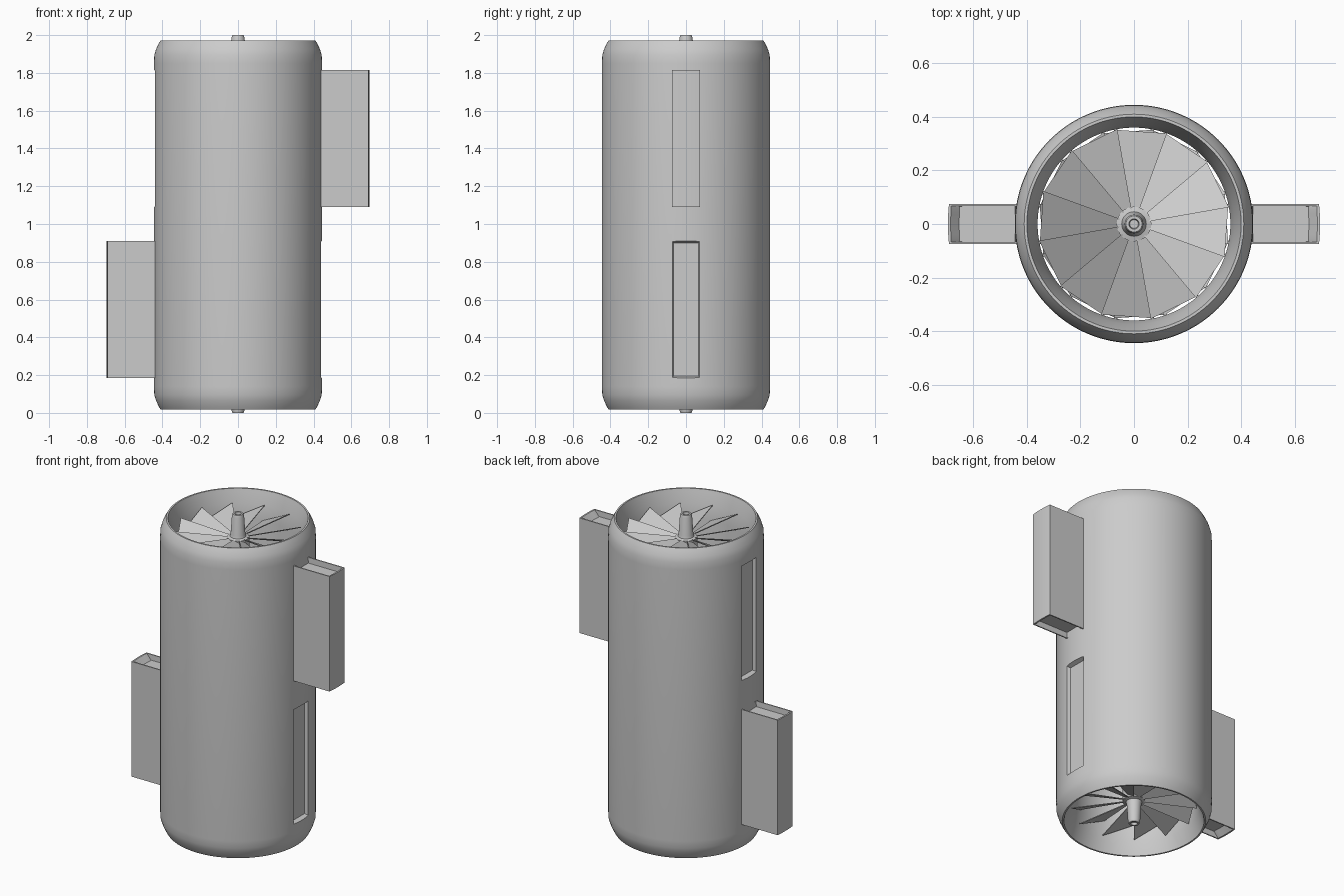
import bpy, bmesh, math
from math import sin, cos, pi, radians
from mathutils import Matrix

cube = bpy.data.objects.get("Cube")
if cube:
    bpy.data.objects.remove(cube, do_unlink=True)

grey = bpy.data.materials.new("light grey")
grey.use_nodes = True
grey.diffuse_color = (0.6, 0.6, 0.6, 1)
grey.node_tree.nodes["Principled BSDF"].inputs["Base Color"].default_value = (0.6, 0.6, 0.6, 1)

# Half turn about the x axis at mid height, for the lower end
FLIP = Matrix.Translation((0, 0, 1)) @ Matrix.Rotation(pi, 4, 'X') @ Matrix.Translation((0, 0, -1))


def finish(bm, name, smooth=None):
    bmesh.ops.recalc_face_normals(bm, faces=bm.faces)
    mesh = bpy.data.meshes.new(name)
    bm.to_mesh(mesh)
    bm.free()
    mesh.materials.append(grey)
    ob = bpy.data.objects.new(name, mesh)
    bpy.context.collection.objects.link(ob)
    if smooth:
        shade(ob, smooth)
    return ob


def shade(ob, angle):
    bpy.ops.object.select_all(action='DESELECT')
    ob.select_set(True)
    bpy.context.view_layer.objects.active = ob
    bpy.ops.object.shade_smooth_by_angle(angle=radians(angle))


def lathe(profile, steps, closed=False):
    bm = bmesh.new()
    verts = [bm.verts.new((r, 0, z)) for r, z in profile]
    pairs = list(zip(verts, verts[1:]))
    if closed:
        pairs.append((verts[-1], verts[0]))
    edges = [bm.edges.new(p) for p in pairs]
    bmesh.ops.spin(bm, geom=verts + edges, cent=(0, 0, 0), axis=(0, 0, 1),
                   angle=2 * pi, steps=steps, use_duplicate=False)
    bmesh.ops.remove_doubles(bm, verts=bm.verts, dist=0.0001)
    return bm


def prism(outline, z0, z1):
    bm = bmesh.new()
    face = bm.faces.new([bm.verts.new((x, y, z0)) for x, y in outline])
    ext = bmesh.ops.extrude_face_region(bm, geom=[face])["geom"]
    bmesh.ops.translate(bm, vec=(0, 0, z1 - z0),
                        verts=[v for v in ext if isinstance(v, bmesh.types.BMVert)])
    bmesh.ops.recalc_face_normals(bm, faces=bm.faces)
    return bm


# Open housing with rounded shoulders and flared mouths
upper = [(0.36, 1.80), (0.375, 1.89), (0.395, 1.955), (0.40, 1.972), (0.41, 1.972),
         (0.42, 1.955), (0.434, 1.925), (0.443, 1.895), (0.445, 1.85)]
lower = [(r, 2 - 0.01 - z) for r, z in reversed(upper)]
housing = finish(lathe(upper + lower, 128, closed=True), "housing")

# Shallow side slots, tapered inwards
for side in (1, -1):
    z0, z1 = (0.185, 0.91) if side > 0 else (1.09, 1.815)
    bm = bmesh.new()
    bmesh.ops.create_cube(bm, size=1)
    for v in bm.verts:
        inner = v.co.x < 0
        inset = 0.01 if inner else 0
        v.co.y = math.copysign(0.075 - inset, v.co.y)
        v.co.z = z1 - inset if v.co.z > 0 else z0 + inset
        v.co.x = 0.418 if inner else 0.445
    # Extend the cutter straight outwards past the wall
    outer = [f for f in bm.faces if f.normal.x > 0.9]
    ext = bmesh.ops.extrude_face_region(bm, geom=outer)["geom"]
    bmesh.ops.translate(bm, vec=(0.1, 0, 0),
                        verts=[v for v in ext if isinstance(v, bmesh.types.BMVert)])
    bmesh.ops.delete(bm, geom=outer, context='FACES_ONLY')
    if side < 0:
        bmesh.ops.rotate(bm, verts=bm.verts, cent=(0, 0, 0), matrix=Matrix.Rotation(pi, 3, 'Z'))
    cutter = finish(bm, "slot_cutter")
    cutter.hide_render = True
    mod = housing.modifiers.new("slot", 'BOOLEAN')
    mod.operation, mod.solver, mod.object = 'DIFFERENCE', 'EXACT', cutter
    bpy.context.view_layer.objects.active = housing
    bpy.ops.object.modifier_apply(modifier=mod.name)
    bpy.data.objects.remove(cutter, do_unlink=True)
shade(housing, 28)

# Side boxes with curved outer faces and recessed ends
for side, name in ((1, "left_box"), (-1, "right_box")):
    z0, z1 = (1.09, 1.815) if side > 0 else (0.185, 0.91)
    half = math.asin(0.075 / 0.695)
    arc = [(0.695 * cos(half * t / 4), 0.695 * sin(half * t / 4)) for t in range(-4, 5)]
    bm = prism([(0.435, -0.075)] + arc + [(0.435, 0.075)], z0, z1)
    for f in [f for f in bm.faces if abs(f.normal.z) > 0.9]:
        bmesh.ops.inset_individual(bm, faces=[f], thickness=0.01, depth=0)
        bmesh.ops.inset_individual(bm, faces=[f], thickness=0.002, depth=-0.035)
        for v in f.verts:
            if v.co.x > 0.6:
                v.co.x -= 0.03
    if side < 0:
        bmesh.ops.rotate(bm, verts=bm.verts, cent=(0, 0, 0), matrix=Matrix.Rotation(pi, 3, 'Z'))
    finish(bm, name, 25)

# Fan and spindle at each end
TILT = math.tan(radians(27))
for end in ("top", "bottom"):
    bm = bmesh.new()
    for k in range(12):
        a0 = radians(10 + 30 * k)
        a1 = a0 + radians(32)
        layers = []
        for dz in (0, -0.006):
            ring = []
            for r, a, s in ((0.04, a0, 1), (0.36, a0, 1), (0.36, a1, -1), (0.04, a1, -1)):
                z = 1.85 + s * r * sin(radians(16)) * TILT + dz
                ring.append(bm.verts.new((r * cos(a), r * sin(a), z)))
            layers.append(ring)
        top, low = layers
        bm.faces.new(top)
        bm.faces.new(low[::-1])
        for i in range(4):
            j = (i + 1) % 4
            bm.faces.new((top[i], low[i], low[j], top[j]))
    spindle = lathe([(0, 1.78), (0.065, 1.78), (0.065, 1.855), (0.046, 1.86), (0.042, 1.875),
                     (0.035, 1.985), (0.03, 2.0), (0.019, 2.0), (0.016, 1.985), (0, 1.985)], 32)
    if end == "bottom":
        bm.transform(FLIP)
        spindle.transform(FLIP)
    finish(bm, end + "_fan_blades")
    finish(spindle, end + "_spindle", 30)
